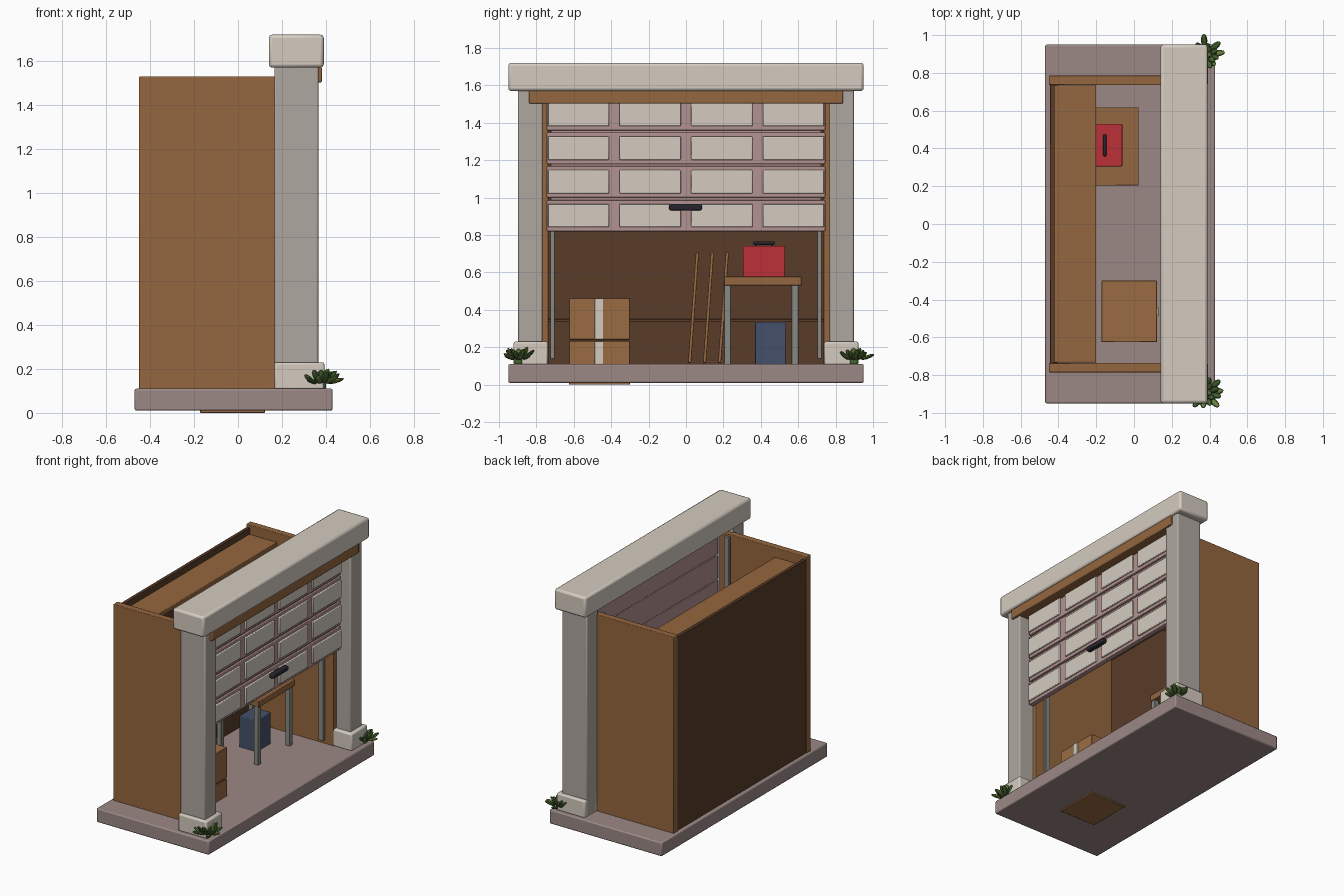
import bpy, math, random
from mathutils import Vector, Matrix

if "Cube" in bpy.data.objects:
    bpy.data.objects.remove(bpy.data.objects["Cube"])

random.seed(4)


def mat(name, r, g, b):
    m = bpy.data.materials.new(name)
    m.diffuse_color = (r, g, b, 1)
    m.use_nodes = True
    m.node_tree.nodes["Principled BSDF"].inputs["Base Color"].default_value = m.diffuse_color
    return m


CREAM = mat("cream", .66, .60, .53)
STONE = mat("stone", .43, .39, .35)
SLAB = mat("slab", .33, .25, .24)
PINK = mat("door_pink", .45, .29, .28)
WOOD = mat("wood", .30, .135, .05)
DARK = mat("dark_wood", .10, .045, .022)
CARD = mat("cardboard", .33, .15, .055)
METAL = mat("metal", .25, .25, .23)
RED = mat("red", .50, .03, .04)
BLUE = mat("blue", .06, .08, .14)
BLACK = mat("black", .02, .018, .025)
LEAF = mat("leaf", .06, .13, .03)
LEAF2 = mat("leaf_light", .15, .22, .05)


def box(name, x, y, z, material, bevel=0.004):
    """Bevelled box from (min, max) ranges."""
    bpy.ops.mesh.primitive_cube_add(size=1)
    o = bpy.context.object
    o.name = name
    o.data.transform(Matrix.Diagonal((abs(x[1] - x[0]), abs(y[1] - y[0]), abs(z[1] - z[0]), 1)))
    o.location = ((x[0] + x[1]) / 2, (y[0] + y[1]) / 2, (z[0] + z[1]) / 2)
    o.data.materials.append(material)
    if bevel:
        b = o.modifiers.new("bevel", 'BEVEL')
        b.width, b.segments = bevel, 2
        bpy.ops.object.shade_smooth_by_angle(angle=math.radians(40))
    return o


# Floor slab and lintel
box("floor_slab", (-.47, .43), (-.95, .95), (.01, .11), SLAB, .008)
box("lintel", (.14, .39), (-.95, .95), (1.57, 1.72), CREAM, .015)
box("header_beam", (.29, .382), (-.84, .84), (1.503, 1.572), WOOD, .006)

# Side walls, pillars, pillar bases and door tracks
for s, side in ((-1, "left"), (1, "right")):
    box(side + "_wall", (-.45, .25), (s * .735, s * .785), (.105, 1.53), WOOD)
    box(side + "_pillar", (.165, .365), (s * .768, s * .897), (.11, 1.58), STONE, .008)
    box(side + "_pillar_base", (.165, .393), (s * .738, s * .922), (.105, .23), CREAM, .01)
    box(side + "_door_track", (.15, .19), (s * .703, s * .725), (.14, 1.52), METAL, .002)

# Back wall, its rail, the upper shelf and the lamp below it
box("back_wall", (-.445, -.42), (-.74, .74), (.105, 1.51), DARK, .003)
box("back_rail", (-.425, -.405), (-.735, .735), (.335, .35), DARK, .002)
box("upper_shelf", (-.425, -.2), (-.733, .733), (1.43, 1.465), WOOD)
box("lamp", (-.34, -.27), (-.08, .08), (1.335, 1.43), CARD)

# Half-open sectional door: four rows of four raised panels
for r in range(4):
    z = .82 + r * .18
    box(f"door_section_{r}", (.265, .303), (-.745, .745), (z, z + .168), PINK, .004)
    for c in range(4):
        y = -.575 + c * .3833
        box(f"door_panel_{r}_{c}", (.295, .315), (y - .164, y + .164), (z + .022, z + .147), CREAM, .005)
for r in range(3):
    z = .988 + r * .18
    box(f"door_seam_{r}", (.27, .29), (-.72, .72), (z - .01, z + .022), PINK, 0)
box("door_handle", (.31, .348), (-.09, .085), (.932, .965), BLACK, .008)

# Stacked cardboard boxes with tape
for i, (z0, z1) in enumerate(((0, .233), (.242, .463))):
    box(f"carton_{i}", (-.172, .122), (-.625, -.3), (z0, z1), CARD, .003)
    box(f"tape_{i}", (.115, .13), (-.488, -.443), (max(z0, .11), z1 - .004), CREAM, .002)
box("carton_gap", (-.165, .115), (-.618, -.307), (.23, .245), DARK, 0)

# Work table
box("table_top", (-.33, .025), (.203, .618), (.53, .577), WOOD)
for i, x in enumerate((-.295, 0)):
    for j, y in enumerate((.222, .583)):
        box(f"table_leg_{i}_{j}", (x - .018, x + .018), (y - .018, y + .018), (.105, .535), METAL, .003)

# Toolbox and its handle, storage bin
box("toolbox", (-.25, -.062), (.305, .53), (.575, .742), RED, .005)
box("toolbox_handle", (-.164, -.146), (.358, .475), (.748, .766), BLACK, .007)
for y in (.375, .458):
    box("toolbox_handle_post", (-.16, -.15), (y - .004, y + .004), (.738, .755), BLACK, 0)
box("storage_bin", (-.25, -.11), (.37, .535), (.105, .335), BLUE, .005)

# Three leaning planks
for i in range(3):
    y = .04 + i * .08
    p = box(f"leaning_plank_{i}", (-.34, -.325), (y - .008, y + .008), (.115, .708), WOOD, .002)
    p.rotation_euler = (math.radians(-4), math.radians(-6), 0)


# Corner plants: fans of pointed leaves
def leaf(name, base, direction, length, material):
    bpy.ops.mesh.primitive_uv_sphere_add(segments=8, ring_count=6, radius=1)
    o = bpy.context.object
    o.name = name
    o.data.transform(Matrix.Diagonal((.017, .010, length / 2, 1)))
    o.location = base + direction * (length * .5)
    o.rotation_mode = 'QUATERNION'
    o.rotation_quaternion = direction.to_track_quat('Z', 'Y')
    o.data.materials.append(material)


for s, side in ((-1, "left"), (1, "right")):
    center = Vector((.375, s * .895, .135))
    for i in range(22):
        a = i * 2.4
        tilt = math.radians(22 + 52 * (i / 21))
        d = Vector((math.cos(a) * math.sin(tilt), math.sin(a) * math.sin(tilt), math.cos(tilt)))
        flat = Vector((d.x, d.y, 0)) * random.uniform(.02, .045)
        leaf(f"{side}_plant_leaf_{i}", center + flat, d, random.uniform(.06, .08),
             LEAF2 if i % 3 == 0 else LEAF)
    box(side + "_plant_root", (.355, .4), (s * .875, s * .92), (.105, .15), LEAF, .01)
